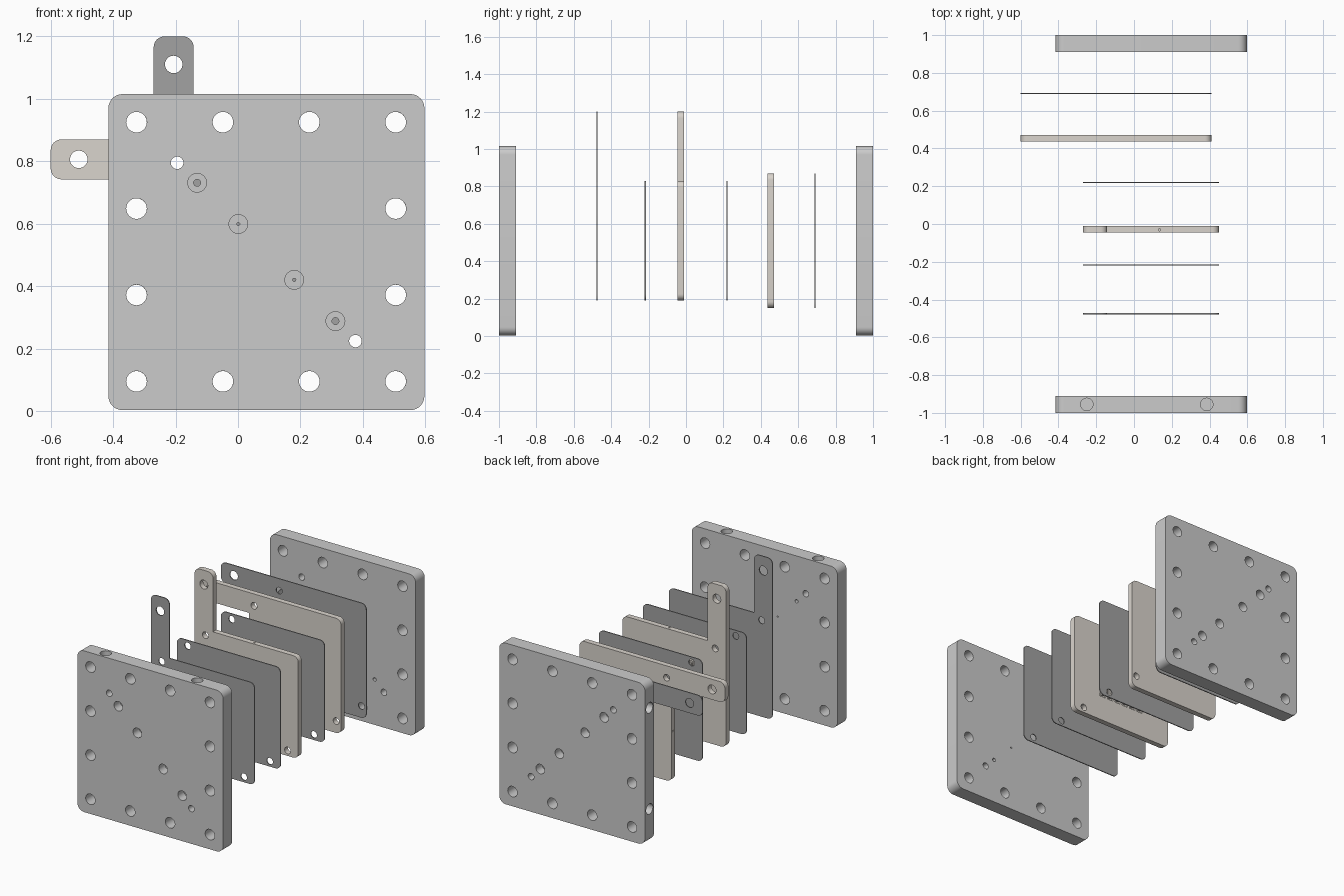
import bpy, bmesh, math
from mathutils import Matrix, Vector

if "Cube" in bpy.data.objects:
    bpy.data.objects.remove(bpy.data.objects["Cube"])

# Rear parts are front parts turned half a circle about the plate diagonal
TURN = Matrix(((0, 0, -1, 0.6), (0, -1, 0, 0), (-1, 0, 0, 0.6), (0, 0, 0, 1)))
DOWELS = [(-0.195, 0.795), (0.376, 0.224)]


def material(name, c):
    m = bpy.data.materials.new(name)
    m.diffuse_color = (*c, 1)
    m.use_nodes = True
    m.node_tree.nodes["Principled BSDF"].inputs["Base Color"].default_value = m.diffuse_color
    return m


STEEL = material("steel", (0.55, 0.54, 0.53))
DARK = material("dark_sheet", (0.36, 0.36, 0.36))
WARM = material("warm_plate", (0.70, 0.66, 0.61))


def rounded(corners, n=8):
    """Round the convex corners of a counter-clockwise (x, z, radius) outline."""
    out = []
    for i, (x, z, r) in enumerate(corners):
        p = Vector((x, z))
        if r == 0:
            out.append(p)
            continue
        a = (Vector(corners[i - 1][:2]) - p).normalized()
        b = (Vector(corners[(i + 1) % len(corners)][:2]) - p).normalized()
        c = p + (a + b) * r
        for k in range(n + 1):
            t = k / n * math.pi / 2
            out.append(c - b * r * math.cos(t) - a * r * math.sin(t))
    return out


def prism(bm, pts, y0, y1):
    f = bm.faces.new([bm.verts.new((p[0], y0, p[1])) for p in pts])
    ext = bmesh.ops.extrude_face_region(bm, geom=[f])["geom"]
    vs = [g for g in ext if isinstance(g, bmesh.types.BMVert)]
    bmesh.ops.translate(bm, verts=vs, vec=(0, y1 - y0, 0))


def drill(bm, start, axis, steps, n=32):
    """Turned cutter from (radius, depth) steps."""
    d = Vector(axis)
    u = d.orthogonal().normalized()
    v = d.cross(u)
    rings = []
    for r, t in steps:
        c = Vector(start) + d * t
        rings.append([bm.verts.new(c + r * (u * math.cos(a) + v * math.sin(a)))
                      for a in (2 * math.pi * k / n for k in range(n))])
    for p, q in zip(rings, rings[1:]):
        for k in range(n):
            bm.faces.new((p[k], p[(k + 1) % n], q[(k + 1) % n], q[k]))
    bm.faces.new(rings[0])
    bm.faces.new(rings[-1])


def to_object(bm, name):
    bmesh.ops.recalc_face_normals(bm, faces=bm.faces[:])
    me = bpy.data.meshes.new(name)
    bm.to_mesh(me)
    bm.free()
    ob = bpy.data.objects.new(name, me)
    bpy.context.collection.objects.link(ob)
    return ob


def finish(name, outline, y0, y1, cut, mat, rear):
    bm = bmesh.new()
    prism(bm, outline, y0, y1)
    ob = to_object(bm, name)
    cutter = to_object(cut, name + "_cutter")
    cutter.hide_render = True
    mod = ob.modifiers.new("holes", "BOOLEAN")
    mod.operation, mod.solver, mod.object = "DIFFERENCE", "EXACT", cutter
    bpy.ops.object.select_all(action="DESELECT")
    bpy.context.view_layer.objects.active = ob
    ob.select_set(True)
    bpy.ops.object.modifier_apply(modifier=mod.name)
    bpy.data.objects.remove(cutter)
    if rear:
        ob.data.transform(TURN)
    ob.data.materials.clear()
    ob.data.materials.append(mat)
    bpy.ops.object.shade_smooth_by_angle(angle=math.radians(30))


def end_plate(name, rear):
    y0, y1 = -1.0, -0.91
    cut = bmesh.new()
    through = lambda r: [(r, -0.02), (r, 0.11)]
    # bolt holes around the rim
    grid = [-0.325 + 0.2767 * i for i in range(4)]
    for i, x in enumerate(grid):
        for j in range(4):
            if i in (0, 3) or j in (0, 3):
                drill(cut, (x, y0, 0.095 + 0.2767 * j), (0, 1, 0), through(0.033))
    for x, z in DOWELS:
        drill(cut, (x, y0, z), (0, 1, 0), through(0.02))
    # counterbored ports on the diagonal
    for x, z, r in [(-0.131, 0.731, 0.011), (0.312, 0.288, 0.011),
                    (0.001, 0.599, 0.005), (0.18, 0.42, 0.005)]:
        drill(cut, (x, y0, z), (0, 1, 0), [(0.03, -0.02), (0.03, 0.06), (r, 0.06), (r, 0.11)])
    # heater bores in the edge
    for x in (-0.25, 0.385):
        drill(cut, (x, -0.955, 1.015), (0, 0, -1), [(0.033, -0.02), (0.033, 0.74)])
    r = 0.045
    a, b, c, d = -0.415, 0.597, 0.003, 1.015
    finish(name, rounded([(a, c, r), (b, c, r), (b, d, r), (a, d, r)]), y0, y1, cut, STEEL, rear)


def flow_channel(cut, y):
    """Serpentine groove as one ribbon."""
    n, half, w = 12, 0.155, 0.0065
    path = []
    for i in range(n):
        x = 0.09 - half + 2 * half * i / (n - 1)
        ends = [(x, 0.51 - half), (x, 0.51 + half)]
        path += ends if i % 2 else ends[::-1]
    path = [Vector(p) for p in path]
    normals = []
    for p, q in zip(path, path[1:]):
        t = (q - p).normalized()
        normals.append(Vector((-t.y, t.x)))
    left, right = [], []
    for i, p in enumerate(path):
        if 0 < i < len(path) - 1:
            m = normals[i - 1] + normals[i]
        else:
            m = normals[0] if i == 0 else normals[-1]
        left.append(p + m * w)
        right.append(p - m * w)
    prism(cut, left + right[::-1], y - 0.01, y + 0.02)


def inner_plate(name, y, thick, mat, tab=True, rear=False, channels=False):
    y0, y1 = y - thick / 2, y + thick / 2
    r = 0.035
    corners = [(-0.27, 0.19, r), (0.45, 0.19, r), (0.45, 0.83, r)]
    if tab:
        corners += [(-0.142, 0.83, 0), (-0.142, 1.2, r), (-0.27, 1.2, r)]
    else:
        corners += [(-0.27, 0.83, r)]
    cut = bmesh.new()
    holes = [(x, z, 0.021) for x, z in DOWELS]
    if tab:
        holes.append((-0.206, 1.11, 0.028))
    for x, z, rad in holes:
        drill(cut, (x, y0, z), (0, 1, 0), [(rad, -0.02), (rad, thick + 0.02)])
    if channels:
        flow_channel(cut, y1)
        # sensor hole in the edge
        drill(cut, (0.135, y - 0.002, 0.83), (0, 0, -1), [(0.006, -0.02), (0.006, 0.1)], 16)
    finish(name, rounded(corners), y0, y1, cut, mat, rear)


# Stack from front to back
end_plate("front_end_plate", False)
inner_plate("front_collector", -0.475, 0.006, DARK)
inner_plate("front_gasket", -0.218, 0.006, DARK, tab=False)
inner_plate("front_flow_plate", -0.028, 0.034, WARM, channels=True)
inner_plate("middle_membrane", 0.219, 0.006, DARK, tab=False)
inner_plate("rear_flow_plate", -0.454, 0.034, WARM, rear=True, channels=True)
inner_plate("rear_collector", -0.69, 0.006, DARK, rear=True)
end_plate("rear_end_plate", True)
